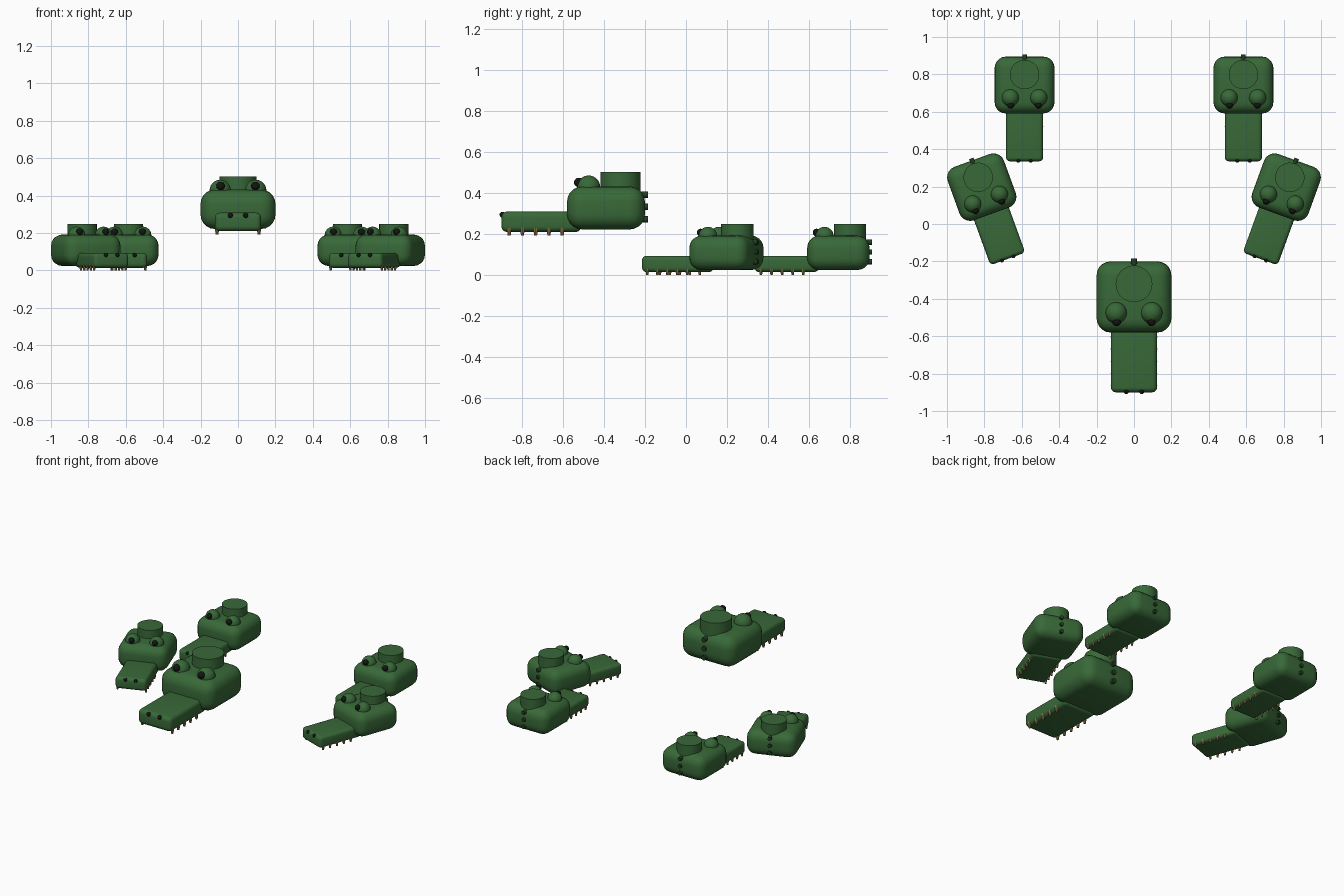
import bpy
from math import radians, pi
from mathutils import Matrix, Vector

if "Cube" in bpy.data.objects:
    bpy.data.objects.remove(bpy.data.objects["Cube"])


def material(name, rgb):
    m = bpy.data.materials.new(name)
    m.diffuse_color = (*rgb, 1)
    m.use_nodes = True
    m.node_tree.nodes["Principled BSDF"].inputs["Base Color"].default_value = m.diffuse_color
    return m


GREEN = material("skin_green", (0.04, 0.14, 0.04))
DARK = material("ridge_green", (0.015, 0.05, 0.015))
BLACK = material("black", (0.006, 0.008, 0.006))
TAN = material("tooth_tan", (0.35, 0.24, 0.09))


def finish(name, mat, place):
    ob = bpy.context.object
    ob.name = name
    ob.data.materials.append(mat)
    bpy.context.view_layer.update()
    bpy.ops.object.shade_smooth_by_angle(angle=radians(40))
    ob.matrix_world = place @ ob.matrix_world
    return ob


def rounded_box(name, lo, hi, radius, place):
    lo, hi = Vector(lo), Vector(hi)
    bpy.ops.mesh.primitive_cube_add(size=1, location=(lo + hi) / 2)
    ob = bpy.context.object
    ob.scale = hi - lo
    bpy.ops.object.transform_apply(location=False, rotation=False, scale=True)
    bev = ob.modifiers.new("round", "BEVEL")
    bev.width, bev.segments = radius, 5
    bpy.ops.object.modifier_apply(modifier="round")
    finish(name, GREEN, place)


def ball(name, loc, r, mat, place):
    bpy.ops.mesh.primitive_uv_sphere_add(segments=24, ring_count=14, radius=r, location=loc)
    finish(name, mat, place)


def rod(name, loc, r1, r2, depth, mat, place, sides=12, rot=(0, 0, 0)):
    bpy.ops.mesh.primitive_cone_add(vertices=sides, radius1=r1, radius2=r2,
                                    depth=depth, location=loc, rotation=rot)
    finish(name, mat, place)


def reptile_head(tag, loc, scale, turn):
    # Local origin: centre of the skull in plan, tooth tips at z = 0
    P = (Matrix.Translation(loc) @ Matrix.Rotation(radians(turn), 4, 'Z')
         @ Matrix.Scale(scale, 4))
    rounded_box(tag + "_skull", (-0.2, -0.19, 0.03), (0.2, 0.19, 0.24), 0.075, P)
    rounded_box(tag + "_snout", (-0.124, -0.51, 0.018), (0.124, -0.12, 0.117), 0.027, P)
    # Flat cap on top of the skull
    rod(tag + "_crown", (0, 0.07, 0.26), 0.098, 0.098, 0.1, GREEN, P, 40)
    for s, side in ((-1, "left"), (1, "right")):
        ball(f"{tag}_eye_{side}", (s * 0.095, -0.085, 0.236), 0.057, GREEN, P)
        ball(f"{tag}_pupil_{side}", (s * 0.093, -0.133, 0.259), 0.023, BLACK, P)
        ball(f"{tag}_nostril_{side}", (s * 0.041, -0.505, 0.102), 0.014, BLACK, P)
        # Teeth under the snout edge, tapering downward
        for i in range(5):
            rod(f"{tag}_tooth_{side}_{i + 1}", (s * 0.112, -0.472 + i * 0.0645, 0.02),
                0.007, 0.013, 0.04, TAN, P, 8)
    # Ridge knobs down the back
    for i, z in enumerate((0.08, 0.14, 0.2)):
        rod(f"{tag}_back_knob_{i + 1}", (0, 0.182, z), 0.016, 0.016, 0.045,
            DARK, P, 10, (pi / 2, 0, 0))


# Large front head, raised, with four smaller heads arranged behind
reptile_head("front", (0, -0.39, 0.192), 1.0, 0)
for s, side in ((-1, "left"), (1, "right")):
    reptile_head(f"middle_{side}", (s * 0.814, 0.197, 0), 0.8, -20 * s)
    reptile_head(f"rear_{side}", (s * 0.585, 0.743, 0), 0.8, 0)
